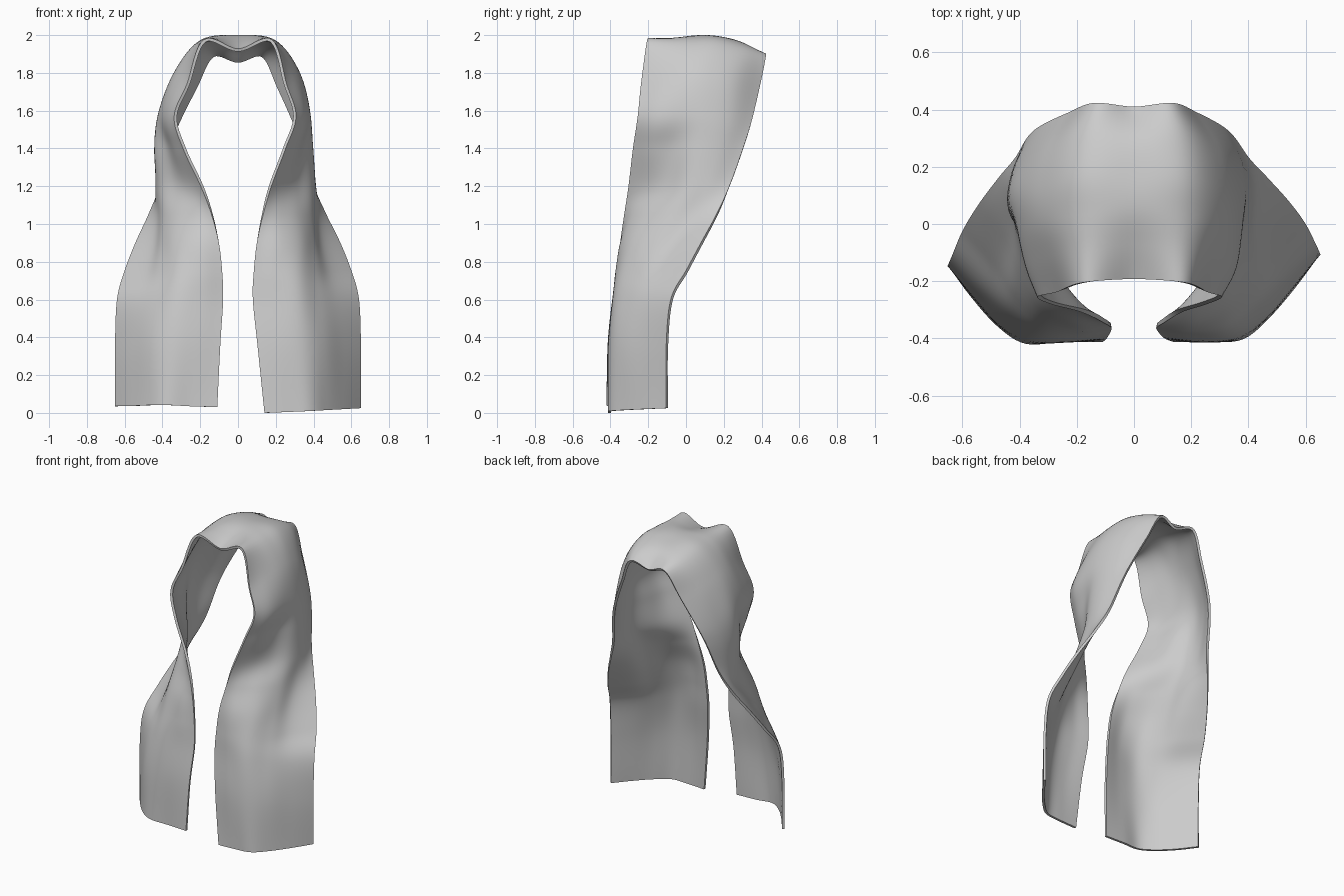
import bpy, bmesh, math
from mathutils import Vector

if "Cube" in bpy.data.objects:
    bpy.data.objects.remove(bpy.data.objects["Cube"])

# Cross-sections of one hanging half, inner edge to outer edge: height -> (x, y)
hanging = {
    0.00: [(.14, -.405), (.27, -.405), (.38, -.395), (.47, -.32), (.56, -.215), (.645, -.10)],
    0.35: [(.105, -.39), (.235, -.405), (.355, -.39), (.455, -.32), (.55, -.21), (.645, -.10)],
    0.60: [(.08, -.36), (.20, -.38), (.325, -.37), (.425, -.29), (.52, -.19), (.635, -.075)],
    0.75: [(.085, -.35), (.20, -.365), (.32, -.335), (.41, -.235), (.48, -.12), (.595, .005)],
    0.90: [(.10, -.34), (.215, -.335), (.325, -.275), (.395, -.165), (.44, -.045), (.535, .085)],
    1.05: [(.13, -.32), (.225, -.27), (.315, -.195), (.385, -.085), (.415, .04), (.46, .165)],
    1.20: [(.17, -.30), (.245, -.20), (.315, -.10), (.385, .0), (.405, .11), (.395, .23)],
    1.40: [(.245, -.277), (.305, -.18), (.34, -.06), (.385, .055), (.385, .175), (.345, .30)],
}
# Sections curving over the top, front edge to back edge
crown = [
    [(.30, -.252, 1.57), (.35, -.15, 1.57), (.37, -.02, 1.58), (.375, .11, 1.58), (.355, .23, 1.56), (.30, .34, 1.53)],
    [(.25, -.235, 1.74), (.29, -.11, 1.78), (.315, .01, 1.80), (.315, .13, 1.80), (.29, .26, 1.77), (.215, .385, 1.72)],
    [(.175, -.205, 1.97), (.18, -.09, 1.965), (.19, .03, 1.965), (.19, .16, 1.965), (.175, .30, 1.93), (.13, .42, 1.89)],
]
centre = [(0, -.19, 1.92), (0, -.07, 1.96), (0, .05, 1.99), (0, .17, 1.985), (0, .30, 1.95), (0, .405, 1.86)]


def spline(pts, steps):
    """Smooth curve through the points (Catmull-Rom)."""
    p = [2 * pts[0] - pts[1]] + pts + [2 * pts[-1] - pts[-2]]
    out = []
    for i in range(1, len(p) - 2):
        a, b, c, d = p[i - 1:i + 3]
        for k in range(steps):
            t = k / steps
            out.append(.5 * (2 * b + (c - a) * t + (2 * a - 5 * b + 4 * c - d) * t ** 2
                             + (3 * b - a - 3 * c + d) * t ** 3))
    return out + [pts[-1]]


def bump(v, mid, width):
    return math.exp(-((v - mid) / width) ** 2)


def mirrored(v):
    """Left half: fuller fold at shoulder height, hem hanging a little higher."""
    bulge = bump(v.z, 1.45, .3) * (.02 + .03 * bump(v.y, .08, .12) + .02 * bump(v.y, -.3, .1))
    hem = max(0, 1 - v.z / .5)
    inner = max(0, min(1, (.4 - v.x) / .3))
    back = max(0, min(1, (v.x - .3) / .2)) * max(0, min(1, (1 - v.z) / .4))
    lift = hem * (.03 + .012 * bump(v.x, .4, .15) - .02 * max(0, v.x - .14) / .5)
    return Vector((-v.x - bulge + .035 * inner * hem, v.y - .04 * back, v.z + lift))


right = [[Vector((x, y, z)) for x, y in row] for z, row in hanging.items()]
right += [[Vector(p) for p in row] for row in crown]
for i, v in enumerate(right[0]):
    v.z = .005 * i
left = [[mirrored(v) for v in row] for row in right]
rows = left + [[Vector(p) for p in centre]] + right[::-1]

# Draped cloth strip
rows = [spline(r, 6) for r in rows]
cols = [spline([r[j] for r in rows], 8) for j in range(len(rows[0]))]
bm = bmesh.new()
grid = [[bm.verts.new(v) for v in c] for c in cols]
for a, b in zip(grid, grid[1:]):
    for i in range(len(a) - 1):
        bm.faces.new((a[i], a[i + 1], b[i + 1], b[i]))
bmesh.ops.recalc_face_normals(bm, faces=bm.faces)
mesh = bpy.data.meshes.new("draped_scarf")
bm.to_mesh(mesh)
bm.free()
scarf = bpy.data.objects.new("draped_scarf", mesh)
bpy.context.collection.objects.link(scarf)

# Cloth thickness
solid = scarf.modifiers.new("thickness", 'SOLIDIFY')
solid.thickness = .016
solid.offset = 0
bpy.context.view_layer.objects.active = scarf
scarf.select_set(True)
bpy.ops.object.modifier_apply(modifier=solid.name)
bpy.ops.object.shade_smooth_by_angle(angle=math.radians(40))
